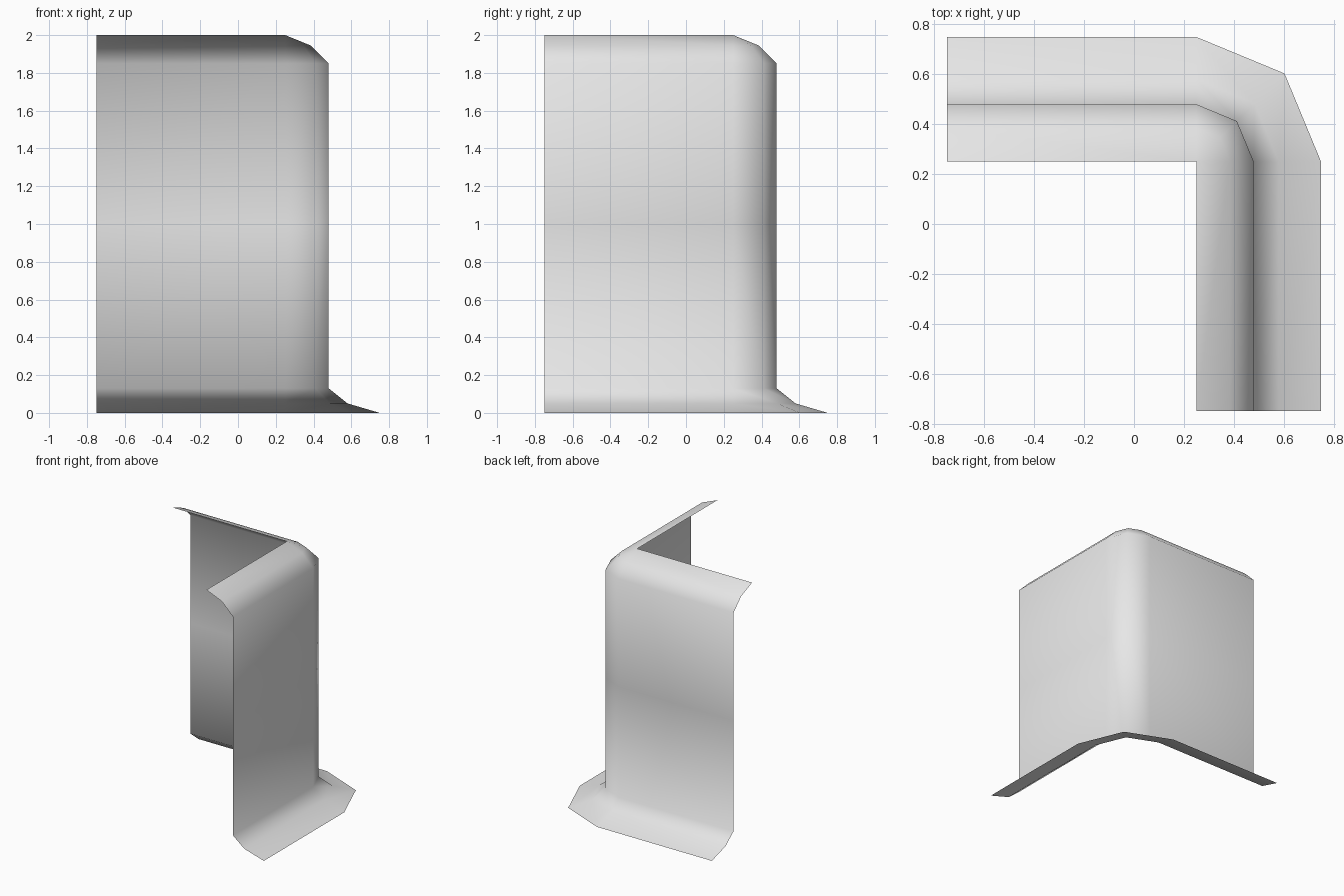
import bpy
import bmesh

if "Cube" in bpy.data.objects:
    bpy.data.objects.remove(bpy.data.objects["Cube"])

# Wall cross-section: (distance out from the centre, height)
PROFILE = [(0.75, 0.0), (0.58, 0.05), (0.48, 0.13), (0.48, 1.0),
           (0.48, 1.85), (0.385, 1.945), (0.25, 2.0)]
PIVOT = 0.25   # the corner turns about this point
END = -0.75    # free ends of the two wings


def corner_path(d):
    """Plan path of the wall at distance d: wing, two-step corner, wing."""
    c = PIVOT + (d - PIVOT) * 0.7071
    return [(END, d), (PIVOT, d), (c, c), (d, PIVOT), (d, END)]


# Sweep the open sheet around the corner
bm = bmesh.new()
rows = [[bm.verts.new((x, y, z)) for x, y in corner_path(d)] for d, z in PROFILE]
for low, high in zip(rows, rows[1:]):
    for i in range(len(low) - 1):
        bm.faces.new((low[i], high[i], high[i + 1], low[i + 1]))

# The top lip meets at one point
bmesh.ops.remove_doubles(bm, verts=bm.verts[:], dist=0.0001)
for f in bm.faces:
    f.smooth = True

mesh = bpy.data.meshes.new("corner_wall")
bm.to_mesh(mesh)
bm.free()

grey = bpy.data.materials.new("light grey")
grey.diffuse_color = (0.8, 0.8, 0.8, 1.0)
grey.use_nodes = True
grey.node_tree.nodes["Principled BSDF"].inputs["Base Color"].default_value = grey.diffuse_color
mesh.materials.append(grey)
wall = bpy.data.objects.new("corner_wall", mesh)
bpy.context.collection.objects.link(wall)
